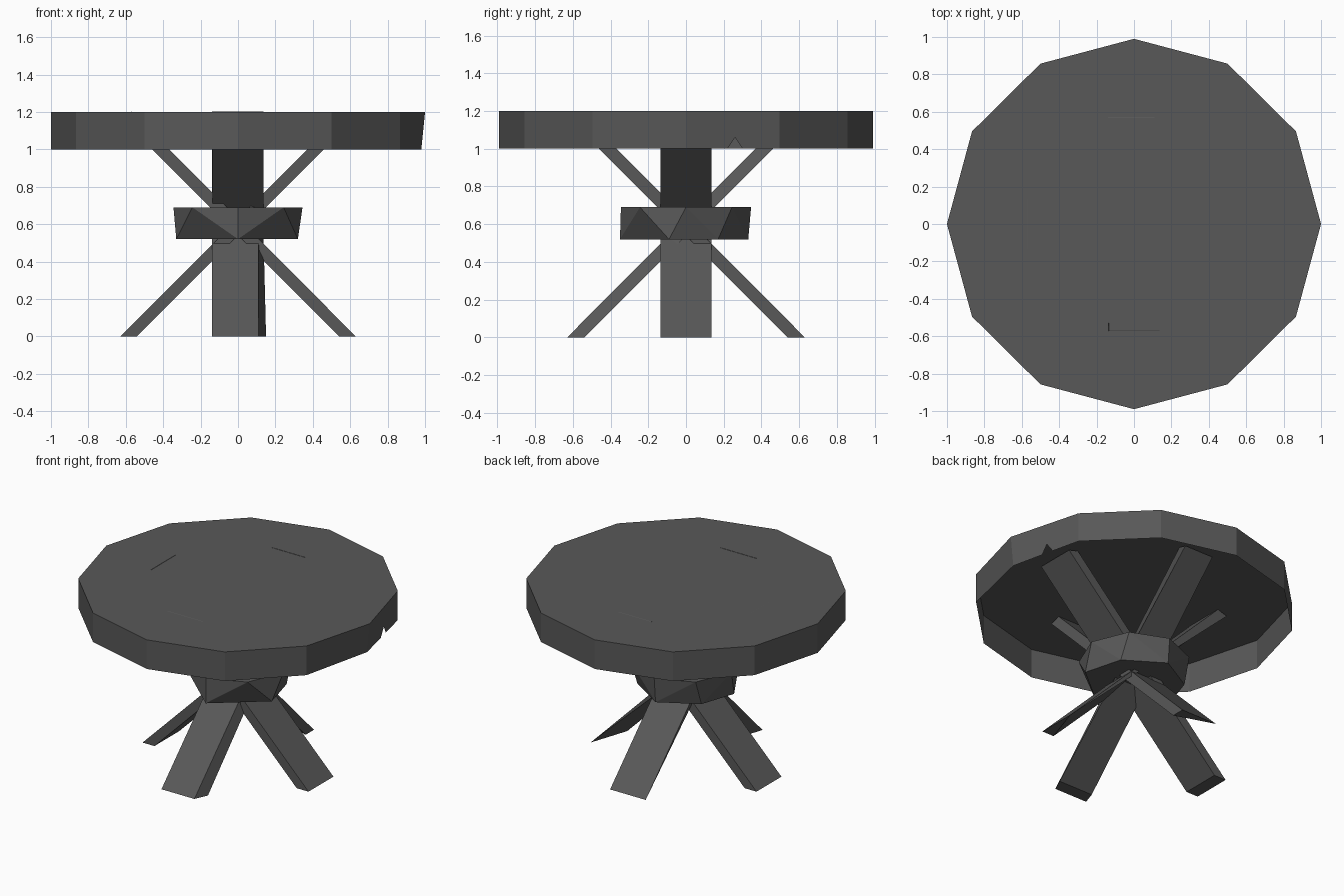
import bpy, bmesh
from math import cos, sin, pi
from mathutils import Matrix

if "Cube" in bpy.data.objects:
    bpy.data.objects.remove(bpy.data.objects["Cube"])

# One dark grey paint
grey = bpy.data.materials.new("dark grey")
grey.diffuse_color = (0.098, 0.098, 0.098, 1)
grey.use_nodes = True
grey.node_tree.nodes["Principled BSDF"].inputs["Base Color"].default_value = grey.diffuse_color


def finish(name, bm, fix=True):
    if fix:
        bmesh.ops.recalc_face_normals(bm, faces=bm.faces)
    me = bpy.data.meshes.new(name)
    bm.to_mesh(me)
    bm.free()
    me.materials.append(grey)
    ob = bpy.data.objects.new(name, me)
    bpy.context.collection.objects.link(ob)
    return ob


# Twelve-sided table top: a shell that is open underneath
bm = bmesh.new()
low = [bm.verts.new((cos(i * pi / 6), 0.99 * sin(i * pi / 6), 1.0)) for i in range(12)]
high = [bm.verts.new((v.co.x, v.co.y, 1.2)) for v in low]
low[0].co.x = 0.98
# small nick in the lower edge on the right
nick = [bm.verts.new(p) for p in ((0.93, 0.22, 1.0), (0.925, 0.26, 1.06), (0.912, 0.30, 1.0))]
for i in range(12):
    j = (i + 1) % 12
    bm.faces.new([low[i]] + (nick if i == 0 else []) + [low[j], high[j], high[i]])
bm.faces.new(high)
finish("table_top", bm, False)

# Faceted hub: eight-sided above, six-sided below
bm = bmesh.new()
for i in range(8):
    bm.verts.new((0.345 * cos(i * pi / 4), 0.345 * sin(i * pi / 4), 0.69))
for x, y in [(0, -0.35), (0.32, -0.09), (0.25, 0.17), (0, 0.33), (-0.25, 0.19), (-0.33, -0.05)]:
    bm.verts.new((x, y, 0.52))
bmesh.ops.convex_hull(bm, input=bm.verts)
finish("centre_hub", bm)

# Four slanted boards crossing in the hub, floor to table top
# profile order: foot outer, foot inner, head outer, head inner
profile = [(-0.63, 0), (-0.54, 0), (0.64, 1.18), (0.568, 1.198)]
for k, name in enumerate(["left_leg", "front_leg", "right_leg", "back_leg"]):
    bm = bmesh.new()
    a = [bm.verts.new((x, -0.135, z)) for x, z in profile]
    b = [bm.verts.new((x, 0.135, z)) for x, z in profile]
    if k:  # these three heads just break the surface
        a[3].co.z = b[3].co.z = 1.2012
    if k == 1:  # front board is skewed
        for v, y in zip(a + b, (-0.11, -0.15, -0.12, -0.11, 0.14, 0.11, 0.10, 0.14)):
            v.co.y = y
    bm.faces.new(a)
    bm.faces.new(b)
    for i in range(4):
        j = (i + 1) % 4
        bm.faces.new((a[i], a[j], b[j], b[i]))
    if k > 1:  # right and back feet taper to a point on one side
        a[1].co = a[0].co
        bmesh.ops.remove_doubles(bm, verts=bm.verts, dist=0.0001)
    bm.transform(Matrix.Rotation(k * pi / 2, 4, 'Z'))
    finish(name, bm)
